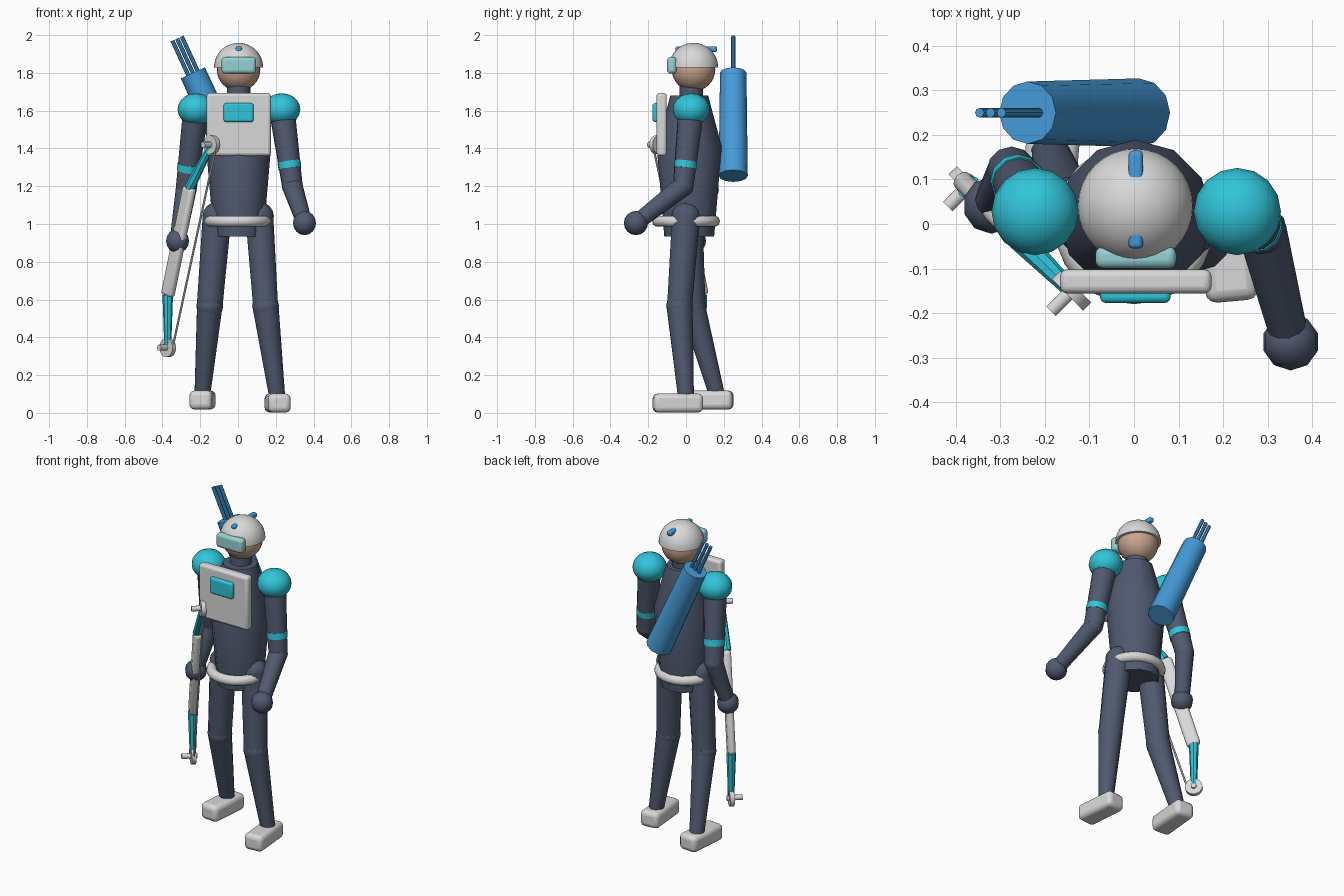
import bpy, bmesh
from math import radians
from mathutils import Vector, Matrix

cube = bpy.data.objects.get("Cube")
if cube:
    bpy.data.objects.remove(cube, do_unlink=True)


def material(name, rgb):
    m = bpy.data.materials.new(name)
    m.use_nodes = True
    m.diffuse_color = (*rgb, 1)
    m.node_tree.nodes["Principled BSDF"].inputs["Base Color"].default_value = (*rgb, 1)
    return m


SUIT = material("slate suit", (0.08, 0.1, 0.16))
CYAN = material("bright cyan", (0.03, 0.56, 0.7))
BLUE = material("quiver blue", (0.06, 0.33, 0.7))
GREY = material("light grey", (0.69, 0.69, 0.69))
GLASS = material("pale visor", (0.3, 0.64, 0.66))
SKIN = material("skin", (0.58, 0.38, 0.27))


def finish(name, bm, mat, matrix=Matrix(), angle=40, bevel=0):
    mesh = bpy.data.meshes.new(name)
    bmesh.ops.recalc_face_normals(bm, faces=bm.faces)
    bm.to_mesh(mesh)
    bm.free()
    ob = bpy.data.objects.new(name, mesh)
    bpy.context.collection.objects.link(ob)
    mesh.materials.append(mat)
    ob.matrix_world = matrix
    if bevel:
        mod = ob.modifiers.new("rounded edges", "BEVEL")
        mod.width, mod.segments = bevel, 3
    bpy.context.view_layer.objects.active = ob
    ob.select_set(True)
    bpy.ops.object.shade_smooth_by_angle(angle=radians(angle))
    ob.select_set(False)
    return ob


def ball(name, mat, centre, radius, squash=1, segs=12, rings=8):
    bm = bmesh.new()
    bmesh.ops.create_uvsphere(bm, u_segments=segs, v_segments=rings, radius=radius)
    return finish(name, bm, mat, Matrix.Translation(centre) @ Matrix.Diagonal((1, 1, squash, 1)))


def rod(name, mat, a, b, r1, r2=None, segs=12):
    """Tapered cylinder running from point a to point b."""
    a, b = Vector(a), Vector(b)
    bm = bmesh.new()
    bmesh.ops.create_cone(bm, cap_ends=True, segments=segs, radius1=r1,
                          radius2=r1 if r2 is None else r2, depth=(b - a).length)
    turn = (b - a).to_track_quat("Z", "Y").to_matrix().to_4x4()
    return finish(name, bm, mat, Matrix.Translation((a + b) / 2) @ turn)


def box(name, mat, centre, size, bevel, turn=Matrix()):
    bm = bmesh.new()
    bmesh.ops.create_cube(bm, size=1)
    bmesh.ops.scale(bm, vec=size, verts=bm.verts)
    return finish(name, bm, mat, Matrix.Translation(centre) @ turn, bevel=bevel)


def lathe(name, mat, centre, profile, segs):
    """Closed solid of revolution from (radius, height) pairs."""
    bm = bmesh.new()
    verts = [bm.verts.new((r, 0, z)) for r, z in profile]
    edges = [bm.edges.new(pair) for pair in zip(verts, verts[1:])]
    bmesh.ops.spin(bm, geom=verts + edges, axis=(0, 0, 1), cent=(0, 0, 0),
                   angle=radians(360), steps=segs)
    bmesh.ops.remove_doubles(bm, verts=bm.verts, dist=0.0005)
    return finish(name, bm, mat, Matrix.Translation(centre))


# Torso and neck
lathe("torso", SUIT, (0.003, 0.017, 0),
      [(0, 0.935), (0.132, 0.935), (0.172, 1.41), (0.1, 1.68), (0, 1.68)], 12)
rod("neck", SUIT, (0.003, 0.025, 1.64), (0.003, 0.03, 1.76), 0.062)

# Belt: a ring swept around the waist
belt_curve = bpy.data.curves.new("belt path", "CURVE")
belt_curve.dimensions = "3D"
belt_curve.bevel_depth, belt_curve.bevel_resolution = 0.03, 3
ring = belt_curve.splines.new("POLY")
ring.points.add(23)
for i, p in enumerate(ring.points):
    p.co = (*(Matrix.Rotation(radians(i * 15), 3, "Z") @ Vector((0.15, 0, 0))), 1)
ring.use_cyclic_u = True
ring.use_smooth = True
belt_curve.materials.append(GREY)
belt = bpy.data.objects.new("belt", belt_curve)
belt.location = (0, 0, 1.015)
bpy.context.collection.objects.link(belt)

# Chest plate and its badge
box("chest_plate", GREY, (0.004, -0.129, 1.527), (0.34, 0.054, 0.333), 0.016)
box("chest_badge", CYAN, (0.003, -0.16, 1.59), (0.158, 0.034, 0.1), 0.012)

# Head, helmet, visor and the bar through the helmet
ball("head", SKIN, (0.003, 0.04, 1.818), 0.115, segs=24, rings=16)
bm = bmesh.new()
bmesh.ops.create_uvsphere(bm, u_segments=32, v_segments=20, radius=0.13)
cut = bmesh.ops.bisect_plane(bm, geom=bm.verts[:] + bm.edges[:] + bm.faces[:],
                             plane_co=(0, 0, 0), plane_no=(0, 0, -1), clear_outer=True)
rim = [e for e in bm.edges if e.is_boundary]
bmesh.ops.contextual_create(bm, geom=rim)
finish("helmet", bm, GREY, Matrix.Translation((0.003, 0.04, 1.829)))
box("visor", GLASS, (0.004, -0.075, 1.84), (0.182, 0.05, 0.088), 0.018)
box("helmet_bar", BLUE, (0.004, 0.055, 1.926), (0.032, 0.22, 0.03), 0.01)


# Arms: shoulder, elbow and hand positions
def arm(side, shoulder, elbow, hand):
    s, e, h = Vector(shoulder), Vector(elbow), Vector(hand)
    ball(side + "_shoulder", CYAN, s, 0.098, 0.87, 16, 10)
    start = s.lerp(e, 0.05)
    rod(side + "_upper_arm", SUIT, start, e, 0.068, 0.055)
    ball(side + "_elbow", SUIT, e, 0.056)
    rod(side + "_forearm", SUIT, e, h, 0.055, 0.042)
    ball(side + "_hand", SUIT, h, 0.064, segs=10)
    rod(side + "_arm_band", CYAN, s.lerp(e, 0.68), s.lerp(e, 0.77), 0.062, 0.061)


arm("left", (0.232, 0.028, 1.607), (0.288, -0.015, 1.2), (0.352, -0.265, 1.005))
arm("right", (-0.222, 0.028, 1.607), (-0.275, 0.118, 1.18), (-0.32, 0.042, 0.91))


# Legs: hip, knee, ankle and foot centre
def leg(side, hip, knee, ankle, foot, yaw):
    ball(side + "_hip", SUIT, hip, 0.077)
    rod(side + "_thigh", SUIT, hip, knee, 0.076, 0.068)
    ball(side + "_knee", SUIT, knee, 0.071)
    rod(side + "_shin", SUIT, knee, ankle, 0.069, 0.042)
    box(side + "_foot", GREY, foot, (0.12, 0.262, 0.1), 0.026,
        Matrix.Rotation(radians(yaw), 4, "Z"))


leg("left", (0.113, 0, 1.04), (0.146, -0.034, 0.565), (0.208, 0, 0.08), (0.21, -0.043, 0.052), 5)
leg("right", (-0.111, 0.012, 1.04), (-0.15, 0.035, 0.565), (-0.19, 0.168, 0.08),
    (-0.188, 0.118, 0.068), -5)

# Quiver slung across the back with three arrows
low, high = Vector((0.011, 0.25, 1.255)), Vector((-0.239, 0.25, 1.8))
axis = (high - low).normalized()
across = axis.cross(Vector((0, 1, 0)))
rod("quiver", BLUE, low, high, 0.077, 0.07)
for i in (-1, 0, 1):
    base = high + across * 0.027 * i
    rod(f"arrow_{i + 2}", BLUE, base - axis * 0.1, base + axis * 0.2, 0.011, segs=8)

# Bow held in the right hand, lying in one upright plane
top_wheel, low_wheel = Vector((-0.14, -0.15, 1.42)), Vector((-0.372, 0.085, 0.345))
grip_top, grip_low = Vector((-0.257, -0.033, 1.19)), Vector((-0.372, 0.084, 0.625))
up = (grip_top - grip_low).normalized()
side = (low_wheel - top_wheel).cross(Vector((0, 0, 1))).normalized()
depth = up.cross(side)
turn = Matrix((depth, side, up)).transposed().to_4x4()
if turn.determinant() < 0:
    turn = Matrix((-depth, side, up)).transposed().to_4x4()
box("bow_grip", GREY, (grip_top + grip_low) / 2, (0.08, 0.045, 0.6), 0.018, turn)
for name, start, wheel in (("upper", grip_top, top_wheel), ("lower", grip_low, low_wheel)):
    rod(f"bow_{name}_limb", CYAN, start, wheel, 0.028, 0.018, 8)
    rod(f"bow_{name}_wheel", GREY, wheel - side * 0.013, wheel + side * 0.013, 0.05, segs=16)
    reach = side if side.x < 0 else -side
    rod(f"bow_{name}_axle", GREY, wheel - reach * 0.025, wheel + reach * 0.065, 0.016, segs=10)
string_gap = (top_wheel - low_wheel).cross(side).normalized() * 0.035
if string_gap.x < 0:
    string_gap = -string_gap
rod("bow_string", GREY, low_wheel + string_gap, top_wheel + string_gap, 0.006, segs=6)
